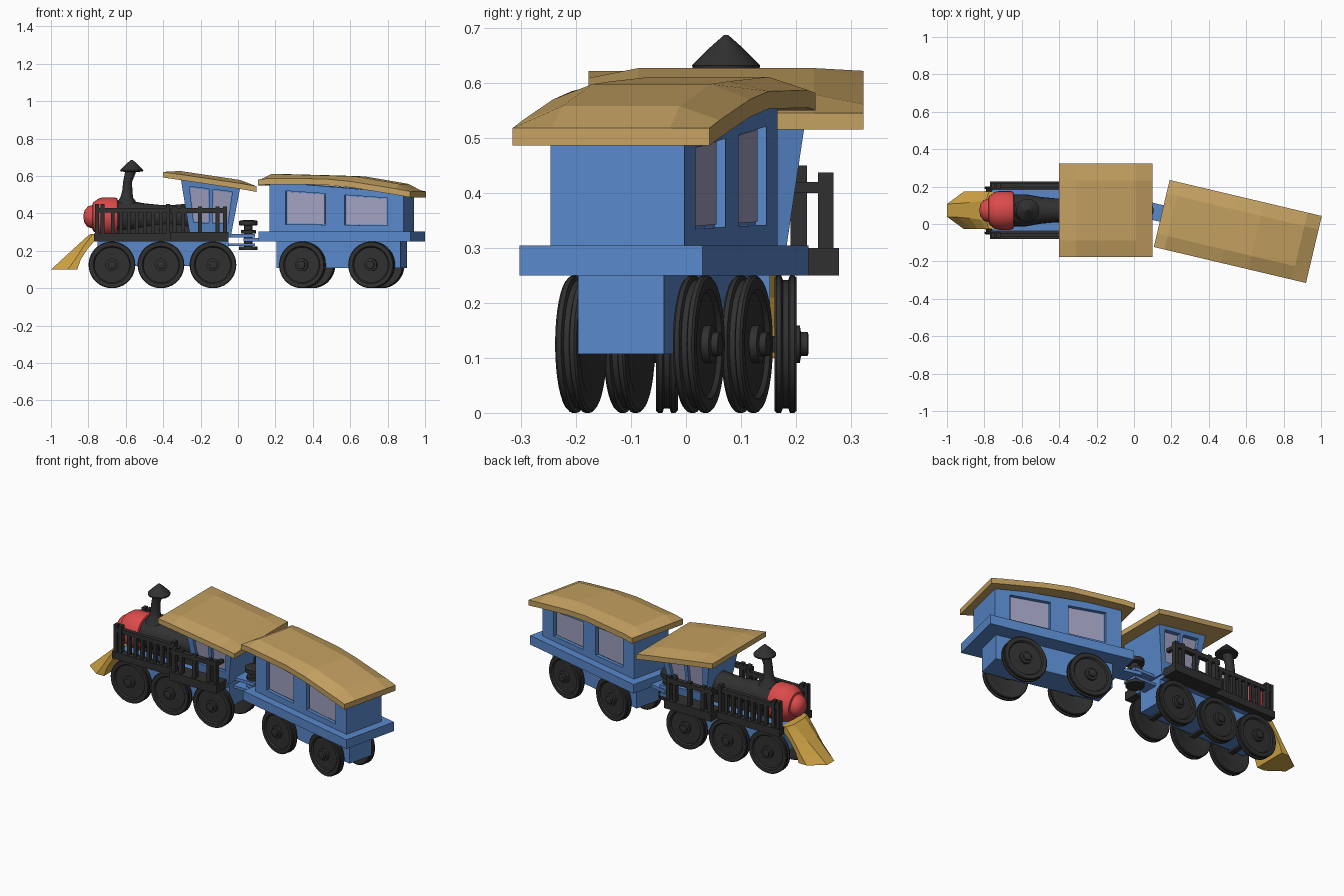
import bpy, bmesh, math
from mathutils import Matrix, Vector

if "Cube" in bpy.data.objects:
    bpy.data.objects.remove(bpy.data.objects["Cube"])

def mat(name, c):
    m = bpy.data.materials.new(name)
    m.diffuse_color = (*c, 1)
    m.use_nodes = True
    m.node_tree.nodes["Principled BSDF"].inputs["Base Color"].default_value = m.diffuse_color
    return m

BLUE = mat("blue", (.10, .25, .60))
TAN = mat("tan", (.56, .36, .12))
GOLD = mat("gold", (.65, .38, .06))
RED = mat("red", (.72, .07, .07))
BLACK = mat("black", (.03, .03, .03))
GLASS = mat("glass", (.36, .36, .54))

LOCO = Matrix.Translation((0, .073, 0))
COACH = Matrix.Translation((.555, -.04, 0)) @ Matrix.Rotation(math.radians(-13.3), 4, 'Z')

def make(name, bm, m, M, smooth=False):
    bmesh.ops.recalc_face_normals(bm, faces=bm.faces)
    bm.transform(M)
    me = bpy.data.meshes.new(name)
    bm.to_mesh(me)
    bm.free()
    me.materials.append(m)
    if smooth:
        me.polygons.foreach_set("use_smooth", [True] * len(me.polygons))
        me.set_sharp_from_angle(angle=math.radians(35))
    o = bpy.data.objects.new(name, me)
    bpy.context.collection.objects.link(o)
    return o

def loft(bm, rings):
    """Skin equal-length closed rings and cap both ends."""
    vs = [[bm.verts.new(p) for p in r] for r in rings]
    n = len(vs[0])
    for a, b in zip(vs, vs[1:]):
        for i in range(n):
            j = (i + 1) % n
            bm.faces.new((a[i], a[j], b[j], b[i]))
    bm.faces.new(vs[0])
    bm.faces.new(vs[-1])

def box(bm, x0, x1, y0, y1, z0, z1):
    loft(bm, [[(x0, y0, z), (x1, y0, z), (x1, y1, z), (x0, y1, z)] for z in (z0, z1)])

def boxes(name, m, M, items):
    bm = bmesh.new()
    for b in items:
        box(bm, *b)
    return make(name, bm, m, M)

def lathe(name, prof, m, M, n=24):
    """Profile entries: radius, height, optional x shift; spun about z."""
    bm = bmesh.new()
    rings = []
    for p in prof:
        dx = p[2] if len(p) > 2 else 0
        rings.append([(dx + p[0] * math.cos(2 * math.pi * i / n),
                       p[0] * math.sin(2 * math.pi * i / n), p[1]) for i in range(n)])
    loft(bm, rings)
    return make(name, bm, m, M, True)

def cabin(name, M, xb, xt, wb, wt, z0, zt, wins, t0, t1):
    """Tapered body with recessed side windows; xb/xt are x ends at bottom/top."""
    def P(s, t, d, side):
        lo, hi = (xb[k] + (xt[k] - xb[k]) * t for k in (0, 1))
        return (lo + (hi - lo) * s, side * (wb + (wt - wb) * t + d),
                z0 + t * (zt[0] + (zt[1] - zt[0]) * s - z0))

    def panel(bm, s0, s1, a, b, d0, d1, side):
        loft(bm, [[P(s0, t, d0, side), P(s1, t, d0, side), P(s1, t, d1, side), P(s0, t, d1, side)]
                  for t in (a, b)])
    walls, panes = bmesh.new(), bmesh.new()
    loft(walls, [[P(0, t, -.02, -1), P(1, t, -.02, -1), P(1, t, -.02, 1), P(0, t, -.02, 1)]
                 for t in (0, 1)])
    edges = [0] + [e for w in wins for e in w] + [1]
    for side in (-1, 1):
        panel(walls, 0, 1, 0, t0, -.02, 0, side)
        panel(walls, 0, 1, t1, 1, -.02, 0, side)
        for s0, s1 in zip(edges[::2], edges[1::2]):
            panel(walls, s0, s1, t0, t1, -.02, 0, side)
        for s0, s1 in wins:
            panel(panes, s0 + .012, s1 - .012, t0 + .02, t1 - .02, -.02, -.014, side)
    make(name + "_walls", walls, BLUE, M)
    make(name + "_windows", panes, GLASS, M)

def roof(name, M, w, wi, th, stations):
    """Stations: x, underside z, crown rise."""
    bm = bmesh.new()
    loft(bm, [[(x, -w, z), (x, w, z), (x, w, z + th), (x, wi, z + th + r),
               (x, -wi, z + th + r), (x, -w, z + th)] for x, z, r in stations])
    make(name, bm, TAN, M)

WHEEL = [(.085, -.016), (.095, -.02), (.121, -.02), (.125, -.016), (.125, -.008), (.117, -.005),
         (.117, .005), (.125, .008), (.125, .016), (.121, .02), (.1, .02), (.094, .012),
         (.034, .012), (.034, .026), (.022, .028), (.022, .04), (.016, .042)]

def wheels(name, M, xs, off):
    for i, x in enumerate(xs):
        for side, lab in ((-1, "right"), (1, "left")):
            R = Matrix.Translation((x, side * off, .125)) @ Matrix.Rotation(-side * math.pi / 2, 4, 'X')
            lathe(f"{name}_wheel_{lab}_{i + 1}", WHEEL, BLACK, M @ R, 36)
        boxes(f"{name}_axle_{i + 1}", BLACK, M, [(x - .015, x + .015, -off, off, .11, .14)])

# Locomotive chassis, deck and wheels
boxes("engine_chassis", BLUE, LOCO, [(-.75, -.05, -.08, .08, .12, .26),
                                     (-.76, -.05, -.112, .112, .25, .288)])
wheels("engine", LOCO, (-.674, -.412, -.134), .108)

# Side walkways and railings
bars = []
for s in (-1, 1):
    def bar(x0, x1, y0, y1, z0, z1):
        bars.append((x0, x1, *sorted((s * y0, s * y1)), z0, z1))
    bar(-.77, -.34, .108, .153, .25, .292)
    bar(-.36, -.05, .108, .205, .25, .3)
    bar(-.765, -.37, .12, .143, .405, .43)
    bar(-.36, -.06, .167, .195, .402, .428)
    for x in (-.765, -.735, -.385):
        bar(x, x + .022, .117, .147, .29, .45)
    for i in range(7):
        x = -.68 + i * .043
        bar(x, x + .02, .122, .142, .29, .41)
    for x in (-.35, -.305, -.215, -.12, -.08):
        bar(x, x + .022, .167, .195, .3, .437)
    for x in (-.36, -.08):
        bar(x, x + .02, .12, .18, .4, .42)
boxes("engine_railings", BLACK, LOCO, bars)

# Boiler, red nose and chimney
AX = LOCO @ Matrix.Translation((0, 0, .382)) @ Matrix.Rotation(math.pi / 2, 4, 'Y')
lathe("boiler", [(.086, -.66), (.086, -.58), (.072, -.5), (.064, -.42), (.064, -.34),
                 (.07, -.27), (.07, -.24)], BLACK, AX)
lathe("boiler_nose", [(.01, -.826), (.035, -.82), (.055, -.803), (.063, -.778), (.075, -.776),
                      (.098, -.745), (.104, -.72), (.104, -.66), (.098, -.645), (.08, -.64)], RED, AX)
boxes("boiler_saddle", BLACK, LOCO, [(-.7, -.25, -.05, .05, .28, .35)])
lathe("chimney", [(.066, .42, -.595), (.052, .46, -.595), (.034, .485, -.595), (.027, .52, -.592),
                  (.024, .57, -.59), (.028, .61, -.578), (.03, .64, -.57)], BLACK, LOCO)
lathe("chimney_cap", [(.03, .622), (.06, .624), (.062, .632), (.03, .664), (.004, .687)], BLACK,
      LOCO @ Matrix.Translation((-.568, 0, 0)), 16)

# Plough at the front: level z, tip x, shoulder x, back x, tip half width
bm = bmesh.new()
rows = [(.1, -1, -.91, -.86, .034, .1), (.155, -.94, -.87, -.84, .037, .1),
        (.21, -.88, -.835, -.805, .042, .1), (.265, -.82, -.795, -.755, .05, .1),
        (.29, -.79, -.775, -.75, .055, .1)]
loft(bm, [[(f, -h, z), (s, -w, z), (b, -w, z), (b, w, z), (s, w, z), (f, h, z)]
          for z, f, s, b, h, w in rows])
make("front_plough", bm, GOLD, LOCO)

# Driver cab
cabin("cab", LOCO, (-.255, -.04), (-.305, .012), .105, .145, .27, (.58, .538),
      [(.13, .47), (.54, .88)], .27, .9)
roof("cab_roof", LOCO, .25, .16, .03,
     [(-.4, .592, 0), (-.31, .579, .018), (.01, .531, .018), (.1, .515, 0)])

# Coupling between engine and coach
boxes("engine_tongue", BLUE, LOCO, [(-.06, .09, -.045, .045, .272, .29),
                                    (-.06, .09, -.045, .045, .225, .24)])
boxes("coach_tongue", BLUE, COACH, [(-.53, -.38, -.045, .045, .25, .268)])
lathe("coupling_pin", [(.05, .205), (.05, .222), (.022, .224), (.022, .292), (.04, .293), (.04, .31),
                       (.022, .311), (.022, .335), (.05, .337), (.05, .36), (.03, .364)], BLACK,
      LOCO @ Matrix.Translation((.055, 0, 0)), 20)

# Coach underframe, wheels, body and roof
boxes("coach_underframe", BLUE, COACH, [(-.34, .34, -.08, .08, .107, .26)])
boxes("coach_floor", BLUE, COACH, [(-.418, .418, -.171, .171, .25, .304)])
wheels("coach", COACH, (-.19, .19), .11)
cabin("coach", COACH, (-.368, .368), (-.368, .368), .125, .125, .3, (.57, .51),
      [(.12, .42), (.56, .88)], .16, .84)
roof("coach_roof", COACH, .184, .11, .032,
     [(-.418, .55, 0), (-.36, .555, .024), (-.05, .553, .018), (.1, .538, .028),
      (.34, .5, .026), (.418, .486, 0)])
